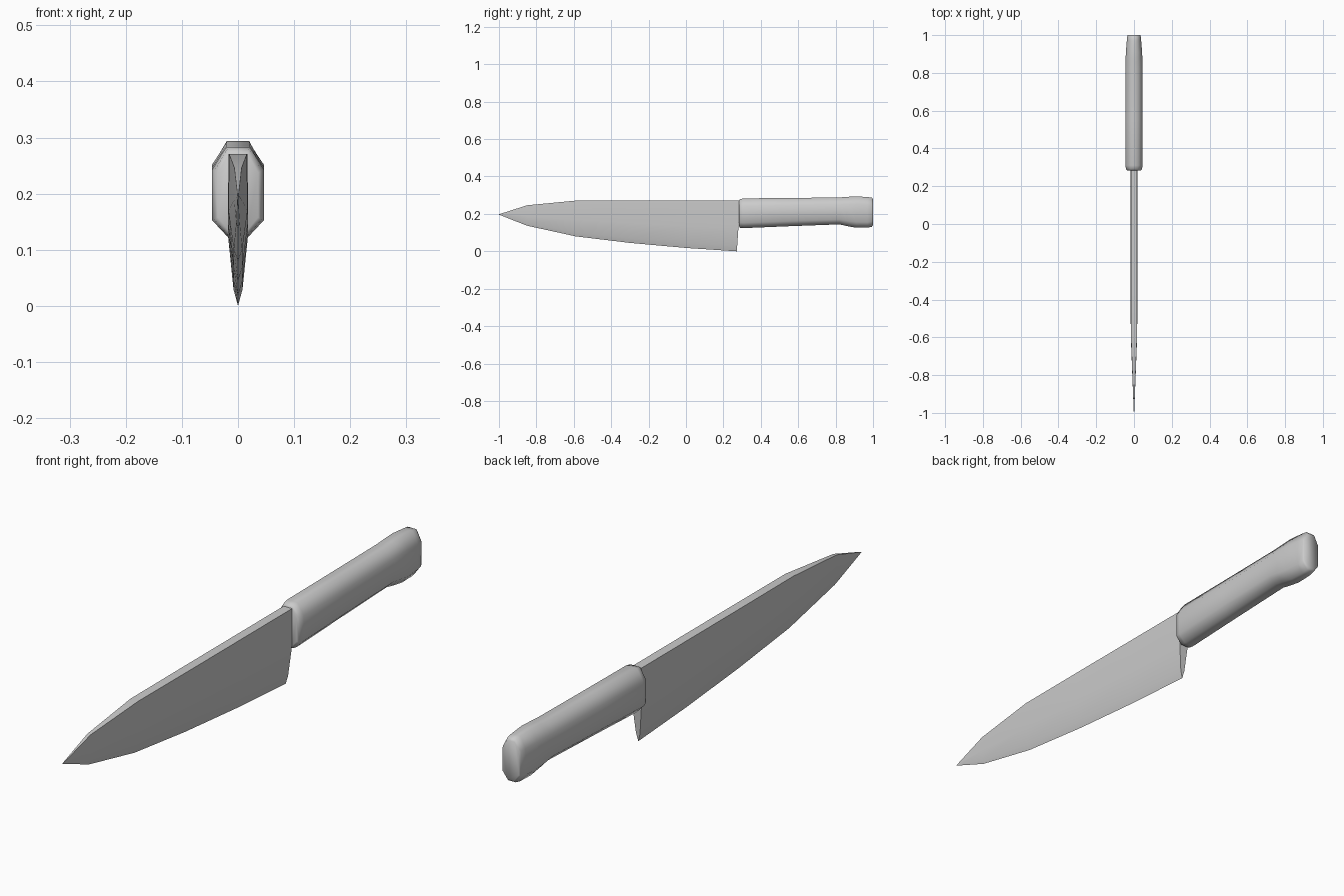
import bpy, bmesh

if "Cube" in bpy.data.objects:
    bpy.data.objects.remove(bpy.data.objects["Cube"])


def loft(name, rings, angle):
    """Skin a list of equal-length point rings and cap both ends."""
    bm = bmesh.new()
    loops = [[bm.verts.new(p) for p in ring] for ring in rings]
    n = len(loops[0])
    for a, b in zip(loops, loops[1:]):
        for i in range(n):
            j = (i + 1) % n
            bm.faces.new((a[i], a[j], b[j], b[i]))
    bm.faces.new(loops[0])
    bm.faces.new(loops[-1])
    bmesh.ops.remove_doubles(bm, verts=bm.verts, dist=0.0005)
    bmesh.ops.recalc_face_normals(bm, faces=bm.faces)
    mesh = bpy.data.meshes.new(name)
    bm.to_mesh(mesh)
    bm.free()
    obj = bpy.data.objects.new(name, mesh)
    bpy.context.collection.objects.link(obj)
    bpy.ops.object.select_all(action='DESELECT')
    obj.select_set(True)
    bpy.context.view_layer.objects.active = obj
    bpy.ops.object.shade_smooth_by_angle(angle=angle)
    return obj


def blade_ring(y, bottom, top, w, rake=0.0):
    # Wedge section: parallel flanks above, tapering to the cutting edge
    h = top - bottom
    half = [(0.94 * w, 1.0), (w, 0.47), (0.45 * w, 0.11)]
    right = [(x, y + rake * t, bottom + h * t) for x, t in half]
    left = [(-x, yy, z) for x, yy, z in reversed(right)]
    return right + [(0, y, bottom)] + left


def handle_ring(y, bottom, top, w):
    # Octagonal grip section
    h = top - bottom
    right = [(0.46 * w, top), (w, top - 0.25 * h),
             (w, bottom + 0.18 * h), (0.42 * w, bottom)]
    pts = right + [(-x, z) for x, z in reversed(right)]
    return [(x, y, z) for x, z in pts]


# Blade: y, edge height, spine height, half thickness
blade = [(0.0, 0.018, 0.271, 0.018), (-0.3, 0.045, 0.271, 0.018),
         (-0.59, 0.08, 0.271, 0.017), (-0.85, 0.137, 0.246, 0.007),
         (-1.0, 0.196, 0.198, 0.001)]
loft("blade", [blade_ring(0.272, 0.0, 0.271, 0.018, 0.018)]
     + [blade_ring(*s) for s in blade], 0.5)

# Handle: y, underside, top, half width
handle = [(0.284, 0.133, 0.272, 0.036), (0.289, 0.126, 0.279, 0.042),
          (0.31, 0.124, 0.283, 0.046), (0.55, 0.134, 0.285, 0.046),
          (0.82, 0.144, 0.288, 0.046), (0.86, 0.135, 0.291, 0.045),
          (0.91, 0.126, 0.294, 0.043), (0.97, 0.126, 0.29, 0.038),
          (0.993, 0.131, 0.287, 0.036), (1.0, 0.139, 0.279, 0.033)]
loft("handle", [handle_ring(*s) for s in handle], 1.1)
